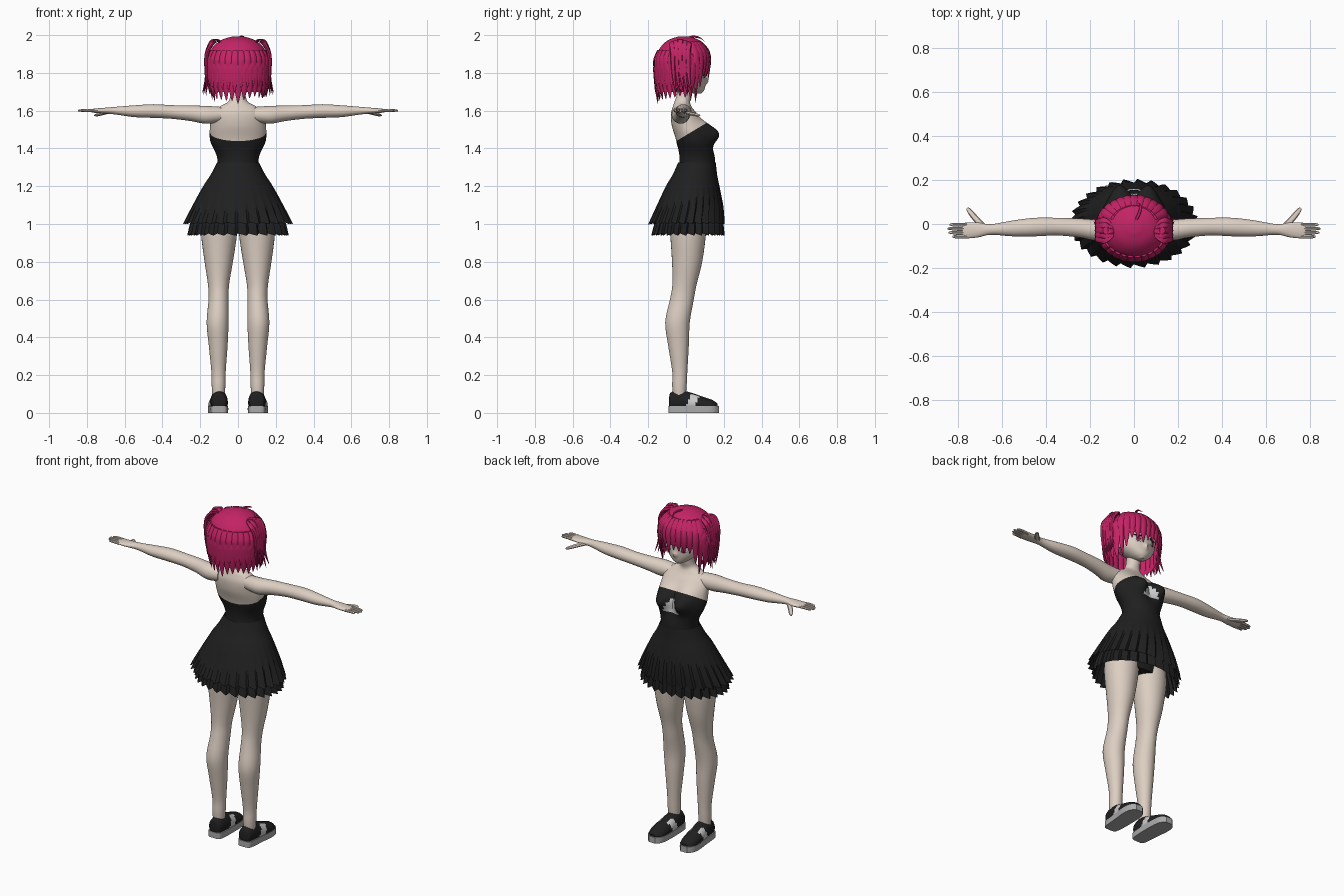
import bpy, bmesh, math, random
from mathutils import Vector

random.seed(4)
if "Cube" in bpy.data.objects:
    bpy.data.objects.remove(bpy.data.objects["Cube"])


def material(name, r, g, b):
    m = bpy.data.materials.new(name)
    m.use_nodes = True
    m.diffuse_color = (r, g, b, 1)
    m.node_tree.nodes["Principled BSDF"].inputs["Base Color"].default_value = (r, g, b, 1)
    return m


skin = material("skin", .72, .62, .54)
black = material("black cloth", .014, .014, .015)
pink = material("crimson hair", .55, .017, .13)
pale = material("pale grey", .6, .6, .6)
grey = material("sole grey", .4, .4, .4)
iris_red = material("iris red", .25, .03, .08)


def spline(rows, steps):
    """Smooth Catmull-Rom interpolation through rows of numbers."""
    rows = [Vector(r) for r in rows]
    out = []
    for i in range(len(rows) - 1):
        a, b, c, d = rows[max(i - 1, 0)], rows[i], rows[i + 1], rows[min(i + 2, len(rows) - 1)]
        for k in range(steps):
            t = k / steps
            out.append(b + (c - a) * (t / 2) + (a * 2 - b * 5 + c * 4 - d) * (t * t / 2)
                       + (b * 3 - a - c * 3 + d) * (t ** 3 / 2))
    return out + [rows[-1]]


def skin_rings(bm, rings, cap=True):
    """Bridge closed rings of points into a tube."""
    loops = [[bm.verts.new(p) for p in ring] for ring in rings]
    n = len(loops[0])
    for a, b in zip(loops, loops[1:]):
        for i in range(n):
            bm.faces.new((a[i], a[(i + 1) % n], b[(i + 1) % n], b[i]))
    if cap:
        bm.faces.new(loops[0])
        bm.faces.new(loops[-1])


def loft(bm, rows, axis="Z", n=32, steps=4, cap=True, shape=None):
    """Ellipse sections along an axis; a row is (position, centre u, centre v, radius u, radius v)."""
    rings = []
    for t, cu, cv, ru, rv in spline(rows, steps):
        ring = []
        for i in range(n):
            a = math.tau * i / n
            u, v = cu + ru * math.cos(a), cv + rv * math.sin(a)
            p = Vector({"Z": (u, v, t), "X": (t, u, v), "Y": (u, t, v)}[axis])
            ring.append(shape(p, i) if shape else p)
        rings.append(ring)
    skin_rings(bm, rings, cap)


def strand(bm, points, width, thick, u, v, n=8, blunt=False):
    """Tapered lock or finger along a smooth path."""
    path = spline(points, 4)
    rings = []
    for k, p in enumerate(path):
        t = k / (len(path) - 1)
        s = 1 - t ** 6 * .6 if blunt else min(1, .5 + 2 * t) * (1 - t ** 2.5) + .02
        rings.append([p + u * (width * s * math.cos(math.tau * i / n))
                      + v * (thick * s * math.sin(math.tau * i / n)) for i in range(n)])
    skin_rings(bm, rings)


def finish(name, bm, mats, mirror=False, paint=None, angle=40):
    bmesh.ops.recalc_face_normals(bm, faces=bm.faces)
    if paint:
        for f in bm.faces:
            f.material_index = paint(f.calc_center_median(), f.normal)
    me = bpy.data.meshes.new(name)
    bm.to_mesh(me)
    bm.free()
    for m in mats:
        me.materials.append(m)
    ob = bpy.data.objects.new(name, me)
    bpy.context.collection.objects.link(ob)
    bpy.ops.object.select_all(action="DESELECT")
    ob.select_set(True)
    bpy.context.view_layer.objects.active = ob
    bpy.ops.object.shade_smooth_by_angle(angle=math.radians(angle))
    if mirror:
        ob.modifiers.new("mirror", "MIRROR")
    return ob


def bell(x, w):
    return math.exp(-(x / w) ** 2)


X, Y, Z = Vector((1, 0, 0)), Vector((0, 1, 0)), Vector((0, 0, 1))

# Legs
bm = bmesh.new()
loft(bm, [(.05, .103, -.035, .03, .03), (.14, .103, -.035, .036, .038), (.22, .103, -.033, .038, .04),
          (.36, .105, -.04, .05, .055), (.48, .108, -.045, .058, .065), (.6, .103, -.022, .053, .063),
          (.68, .103, -.008, .056, .064), (.8, .102, .006, .075, .08), (.95, .1, .011, .095, .095),
          (1.05, .095, .01, .09, .1)])
finish("legs", bm, [skin], mirror=True)

# Torso with strapless bodice
bm = bmesh.new()


def bust(p, i):
    if p.y > 0:
        p.y += .075 * bell(abs(p.x) - .07, .055) * bell(p.z - 1.48, .06)
    return p


loft(bm, [(.97, 0, .01, .16, .09), (1.1, 0, .02, .16, .1), (1.32, 0, .06, .108, .095),
          (1.44, 0, .035, .147, .087), (1.52, 0, .01, .148, .085), (1.58, 0, -.01, .14, .07),
          (1.62, 0, -.02, .1, .05), (1.645, 0, -.02, .055, .042), (1.68, 0, -.01, .04, .04),
          (1.74, 0, 0, .04, .042)], n=64, steps=8, shape=bust)
edge, tilt = Vector((0, -.05, 1.44)), Vector((0, -.6, 1))
bmesh.ops.bisect_plane(bm, geom=bm.verts[:] + bm.edges[:] + bm.faces[:], plane_co=edge, plane_no=tilt)


def bodice_paint(c, n):
    if (c - edge).dot(tilt) > 0:
        return 0
    return 2 if c.y > .06 and 1.42 < c.z and abs(c.x) < .6 * (1.51 - c.z) else 1


finish("torso_and_bodice", bm, [skin, black, pale], paint=bodice_paint)


# Pleated skirt in two layers
def pleat(p, i):
    saw = i % 4 / 3
    deep = min(1, max(0, (1.22 - p.z) / .2))
    p.x *= 1 + .07 * deep * (saw - .6)
    p.y *= 1 + .09 * deep * (saw - .6)
    p.z -= .012 * deep * saw
    return p


for name, rows in {
    "skirt": [(1.325, 0, .058, .112, .1), (1.26, 0, .047, .145, .118), (1.2, 0, .035, .185, .142),
              (1.1, 0, .02, .24, .174), (1.01, 0, .002, .285, .196)],
    "underskirt": [(1.1, 0, .02, .21, .15), (1.02, 0, .015, .245, .175), (.95, 0, .01, .262, .188)],
}.items():
    bm = bmesh.new()
    loft(bm, rows, n=112, cap=False, shape=pleat)
    finish(name, bm, [black], angle=25)

# Arms and hands
bm = bmesh.new()
loft(bm, [(.09, -.025, 1.58, .045, .04), (.17, -.028, 1.578, .048, .047), (.25, -.018, 1.586, .043, .041),
          (.35, -.012, 1.593, .04, .036), (.45, -.014, 1.598, .042, .036), (.55, -.02, 1.597, .036, .031),
          (.65, -.025, 1.6, .024, .02), (.71, -.027, 1.6, .034, .015), (.76, -.029, 1.6, .036, .011),
          (.78, -.029, 1.6, .03, .007)], axis="X", n=24)
for k, reach in enumerate((.825, .842, .848, .838)):
    y = -.057 + .018 * k
    strand(bm, [(.76, y, 1.6), (.8, y, 1.602), (reach, y, 1.6)], .0085, .008, Y, Z, blunt=True)
strand(bm, [(.68, -.015, 1.595), (.72, .025, 1.585), (.758, .072, 1.575)], .014, .01,
       Vector((.7, -.7, 0)), Z, blunt=True)
finish("arms", bm, [skin], mirror=True)

# Shoes: upper and sole share one outline
foot = [(-.09, .1, .055, .02, .02), (-.08, .1, .06, .038, .048), (-.03, .1, .062, .045, .058),
        (.03, .102, .052, .048, .054), (.09, .106, .043, .051, .042), (.14, .107, .036, .044, .032),
        (.168, .107, .033, .02, .015)]


def above_sole(p, i):
    return Vector((p.x, p.y, max(p.z, .03)))


def flat_sole(p, i):
    return Vector((p.x, p.y, min(max(p.z, 0), .036)))


def stripe(c, n):
    return 1 if abs(c.y - .01 - c.z * .4) < .024 and abs(c.x - .103) > .024 else 0


bm = bmesh.new()
loft(bm, foot, axis="Y", n=40, steps=6, shape=above_sole)
finish("shoes", bm, [black, pale], mirror=True, paint=stripe)
bm = bmesh.new()
loft(bm, [(y * 1.04, cx, .02, r * 1.05, .2) for y, cx, _, r, _ in foot], axis="Y", n=40, shape=flat_sole)
finish("soles", bm, [grey], mirror=True)


# Head with a small nose
def nose(p, i):
    if p.y > 0:
        p.y += .014 * bell(p.x, .012) * bell(p.z - 1.755, .016)
    return p


bm = bmesh.new()
loft(bm, [(1.69, 0, .062, .015, .018), (1.71, 0, .045, .05, .052), (1.75, 0, .02, .095, .084),
          (1.8, 0, 0, .12, .106), (1.87, 0, -.01, .125, .112), (1.95, 0, -.015, .07, .07)],
     n=64, steps=6, shape=nose)
finish("head", bm, [skin])

# Eyes as thin plates following the face
for name, mat, size, z, out in (("eye_whites", pale, (.026, .004, .02), 1.79, .094),
                                ("irises", iris_red, (.014, .004, .018), 1.79, .097),
                                ("upper_lashes", black, (.029, .004, .005), 1.811, .097)):
    bm = bmesh.new()
    bmesh.ops.create_uvsphere(bm, u_segments=20, v_segments=10, radius=1)
    turn = math.radians(-25)
    for v in bm.verts:
        a, b, c = (v.co[k] * size[k] for k in range(3))
        v.co = (.05 + a * math.cos(turn) - b * math.sin(turn), out + a * math.sin(turn) + b * math.cos(turn), z + c)
    finish(name, bm, [mat], mirror=True)

# Hair cap, open over the face
bm = bmesh.new()
loft(bm, [(1.7, 0, -.03, .14, .125), (1.76, 0, -.025, .157, .135), (1.85, 0, -.018, .164, .144),
          (1.92, 0, -.015, .145, .13), (1.97, 0, -.012, .095, .088), (1.993, 0, -.01, .03, .03)], n=48, steps=5)
face_gap = [f for f in bm.faces if len(f.verts) > 4 and f.calc_center_median().z < 1.8
            or f.calc_center_median().y > .03 and f.calc_center_median().z < 1.81]
bmesh.ops.delete(bm, geom=face_gap, context="FACES")
finish("hair_cap", bm, [pink])


def lock(bm, degrees, top, tip, width, tuck):
    """A lock lying on the hair dome at an angle from the face direction."""
    a = math.radians(degrees)
    points = []
    for k in range(6):
        t = k / 5
        z = top + (tip - top) * t
        f = math.sqrt(1 - max(0, (z - 1.85) / .155) ** 2) * (1 - tuck * t * t)
        points.append((math.sin(a) * .166 * f, -.018 + math.cos(a) * .146 * f, z))
    strand(bm, points, width, .011, Vector((math.cos(a), -math.sin(a), 0)), Vector((math.sin(a), math.cos(a), 0)))


# Back and side locks, in two lengths
bm = bmesh.new()
for k in range(19):
    d = 72 + 12 * k
    low = 1.64 + .035 * abs(math.sin(math.radians(d))) + random.uniform(-.008, .015)
    lock(bm, d, 1.88, low, .03, .1)
    lock(bm, d + 6, 1.92, low + .06, .026, 0)
finish("back_hair", bm, [pink])

# Fringe, with long locks beside the face
bm = bmesh.new()
for k in range(11):
    d = -60 + 12 * k
    lock(bm, d, 1.965, 1.775 - .05 * (abs(d) > 40) + random.uniform(-.02, .015), .025, .06)
for d in (-70, -58, 58, 70):
    lock(bm, d, 1.9, 1.64 + random.uniform(0, .03), .018, .14)
finish("fringe", bm, [pink])

# Side tufts
bm = bmesh.new()
for k in range(5):
    y = -.07 + .02 * k
    strand(bm, [(.085, -.035, 1.96), (.128, y, 1.977 - .008 * abs(k - 2)), (.165, y, 1.9),
                (.168, y + .005, 1.78), (.165 + .006 * k, y + .02, 1.68 + .012 * (k % 3))], .014, .017, X, Y)
finish("side_tufts", bm, [pink], mirror=True)

# Loose curl on top
bm = bmesh.new()
strand(bm, [(0, .0, 1.985), (.02, .04, 1.992), (.03, .075, 1.985), (.02, .1, 1.965)], .008, .006, X, Z)
finish("top_curl", bm, [pink])
